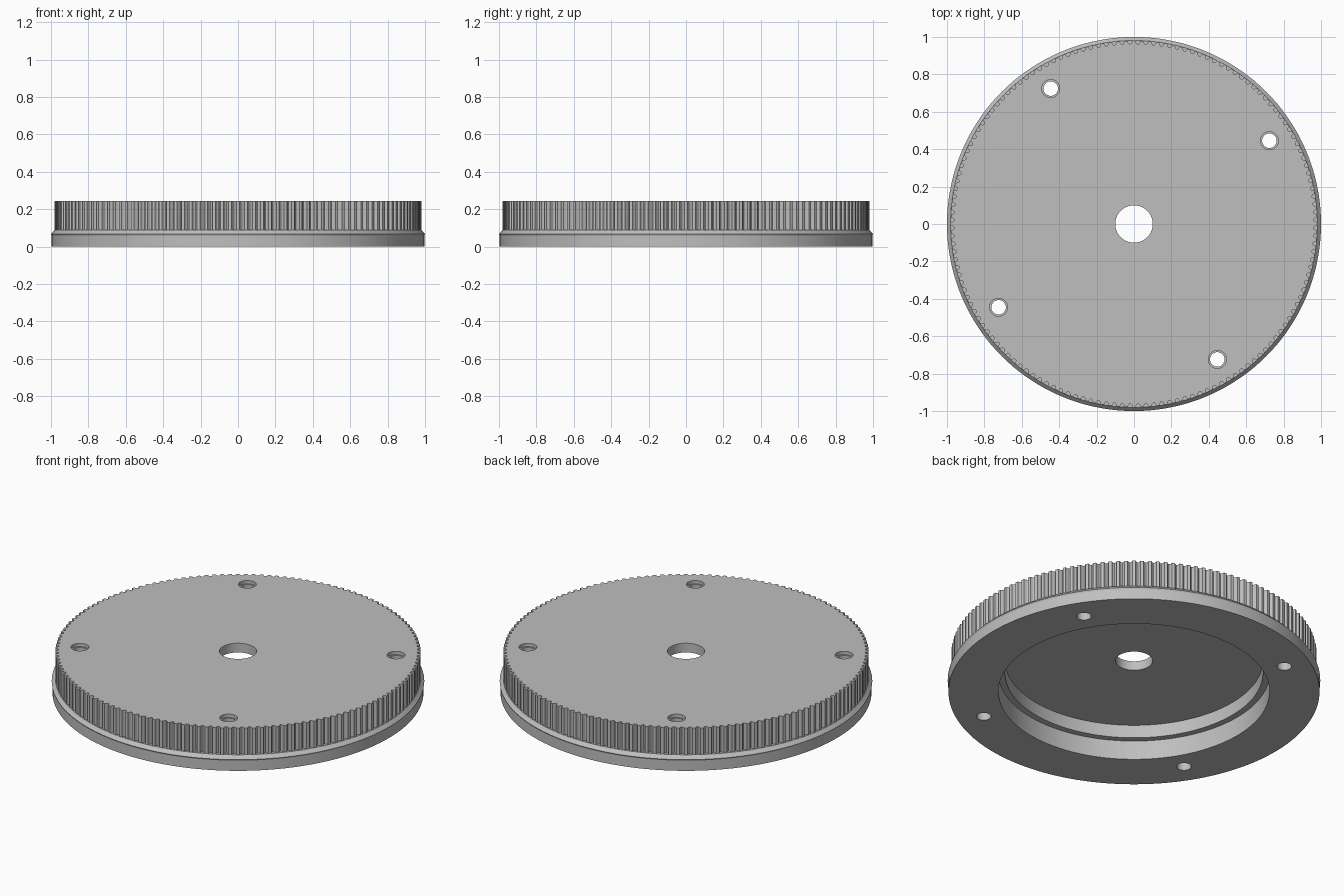
import bpy, bmesh, math
from math import cos, sin, pi, tau

if "Cube" in bpy.data.objects:
    bpy.data.objects.remove(bpy.data.objects["Cube"], do_unlink=True)

SEG = 144      # sides of the large round parts
TEETH = 144
TOP = 0.245

grey = bpy.data.materials.new("plain grey")
grey.use_nodes = True
colour = (0.52, 0.52, 0.52, 1)
grey.diffuse_color = colour
grey.node_tree.nodes["Principled BSDF"].inputs["Base Color"].default_value = colour


def loft(name, rings):
    """Closed solid through a stack of equal-length rings of points."""
    bm = bmesh.new()
    loops = [[bm.verts.new(p) for p in ring] for ring in rings]
    n = len(loops[0])
    for low, high in zip(loops, loops[1:]):
        for i in range(n):
            j = (i + 1) % n
            bm.faces.new((low[i], low[j], high[j], high[i]))
    bm.faces.new(loops[0][::-1])
    bm.faces.new(loops[-1])
    mesh = bpy.data.meshes.new(name)
    bm.to_mesh(mesh)
    bm.free()
    mesh.materials.append(grey)
    obj = bpy.data.objects.new(name, mesh)
    bpy.context.scene.collection.objects.link(obj)
    return obj


def turned(name, profile, seg=SEG, x=0, y=0):
    """Solid of revolution from (radius, height) pairs."""
    return loft(name, [[(x + r * cos(tau * i / seg), y + r * sin(tau * i / seg), z)
                        for i in range(seg)] for r, z in profile])


def combine(target, tool, operation):
    mod = target.modifiers.new(tool.name, 'BOOLEAN')
    mod.operation = operation
    mod.solver = 'EXACT'
    mod.object = tool
    tool.hide_render = True
    tools.append(tool)


tools = []

# Base flange with a bevelled lip
body = turned("toothed_pulley", [(0.996, 0), (0.996, 0.06), (1.0, 0.068), (0.981, 0.088)])

# Toothed rim: round-bottomed grooves cut into the outer circle
outline = []
pitch = tau / TEETH
for t in range(TEETH):
    for k in range(7):
        u = k / 6
        a = pitch * (t + 0.2 + 0.62 * u)
        r = 0.98 - 0.018 * sin(pi * u) ** 0.6 if 0 < k < 6 else 0.98
        outline.append((r * cos(a), r * sin(a)))
combine(body, loft("toothed_rim", [[(x, y, z) for x, y in outline] for z in (0.04, TOP)]), 'UNION')

# Stepped recess underneath and the shaft hole
combine(body, turned("recess_cutter", [(0.728, -0.1), (0.728, 0.113), (0.692, 0.113), (0.692, 0.19)]),
        'DIFFERENCE')
combine(body, turned("shaft_cutter", [(0.1, -0.1), (0.1, 0.4)], 64), 'DIFFERENCE')

# Four counterbored bolt holes
for i in range(4):
    a = math.radians(31.6 + 90 * i)
    combine(body, turned("bolt_cutter", [(0.039, -0.1), (0.039, TOP - 0.02), (0.048, TOP - 0.02),
                                         (0.048, 0.4)], 32, 0.85 * cos(a), 0.85 * sin(a)), 'DIFFERENCE')

# Bake the cuts and tidy up
bpy.context.view_layer.update()
graph = bpy.context.evaluated_depsgraph_get()
mesh = bpy.data.meshes.new_from_object(body.evaluated_get(graph))
body.modifiers.clear()
body.data = mesh
for tool in tools:
    bpy.data.objects.remove(tool, do_unlink=True)

bpy.ops.object.select_all(action='DESELECT')
body.select_set(True)
bpy.context.view_layer.objects.active = body
bpy.ops.object.shade_smooth_by_angle(angle=math.radians(25))
